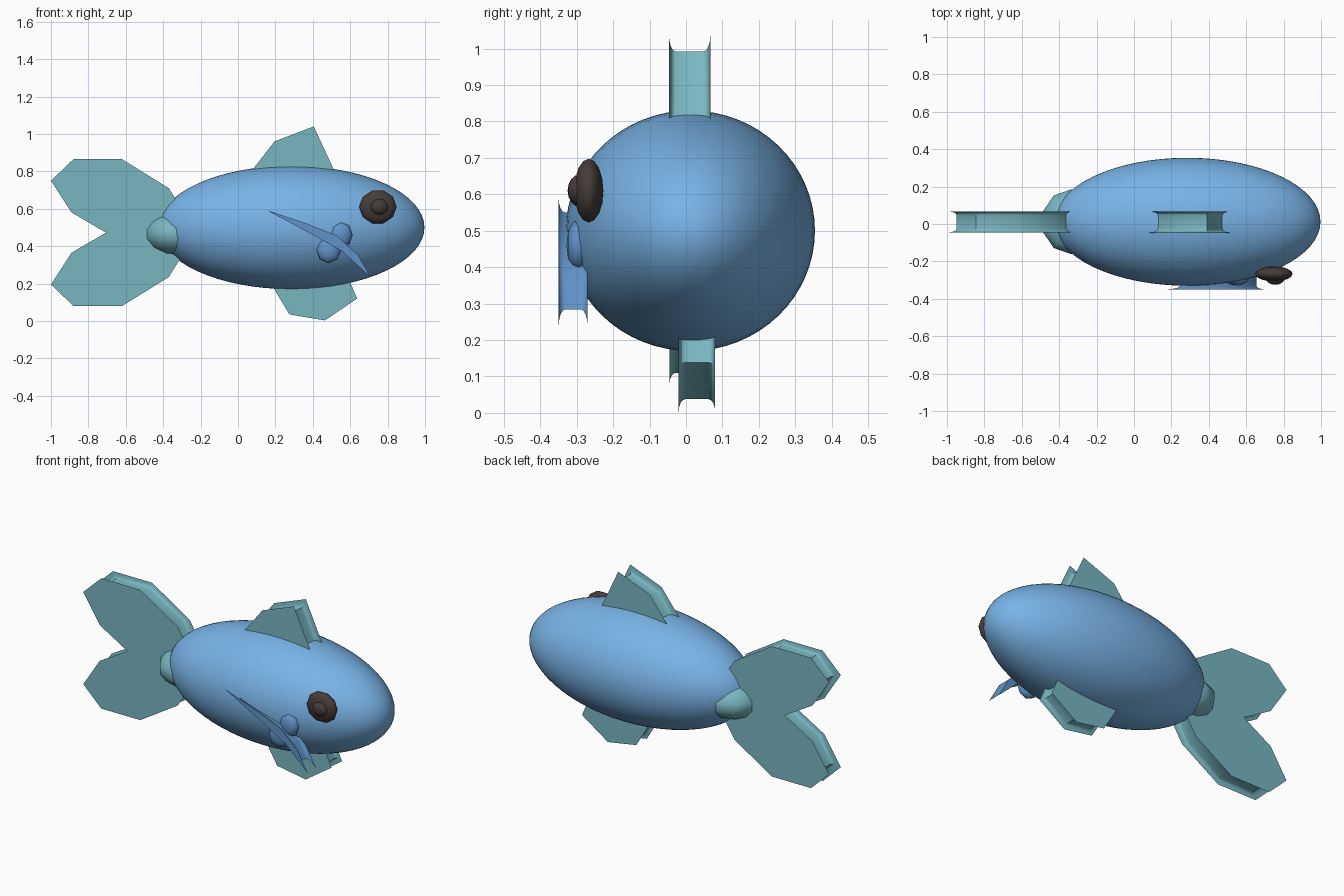
import bpy, bmesh, math

if "Cube" in bpy.data.objects:
    bpy.data.objects.remove(bpy.data.objects["Cube"])


def material(name, rgb):
    m = bpy.data.materials.new(name)
    m.diffuse_color = (*rgb, 1)
    m.use_nodes = True
    m.node_tree.nodes["Principled BSDF"].inputs["Base Color"].default_value = m.diffuse_color
    return m


BLUE = material("body_blue", (0.19, 0.45, 0.79))
DEEP = material("fin_blue", (0.12, 0.29, 0.58))
TEAL = material("fin_teal", (0.19, 0.47, 0.53))
DARK = material("eye_dark", (0.06, 0.045, 0.04))


def finish(bm, name, mat, angle):
    bmesh.ops.recalc_face_normals(bm, faces=bm.faces)
    me = bpy.data.meshes.new(name)
    bm.to_mesh(me)
    bm.free()
    ob = bpy.data.objects.new(name, me)
    bpy.context.collection.objects.link(ob)
    me.materials.append(mat)
    bpy.ops.object.select_all(action='DESELECT')
    ob.select_set(True)
    bpy.context.view_layer.objects.active = ob
    bpy.ops.object.shade_smooth_by_angle(angle=math.radians(angle))
    return ob


def ellipsoid(name, centre, radii, seg, rings, mat, pole='Z', angle=60):
    bm = bmesh.new()
    bmesh.ops.create_uvsphere(bm, u_segments=seg, v_segments=rings, radius=1)
    for v in bm.verts:
        x, y, z = v.co
        if pole == 'X':
            x, y, z = z, x, y
        elif pole == 'Y':
            x, y, z = y, z, x
        v.co = [c + r * p for c, r, p in zip(centre, radii, (x, y, z))]
    return finish(bm, name, mat, angle)


def fin(name, outline, centre, y0, y1, shrink, lip, mat):
    """Flat-sided plate whose rim is hollowed between the two outlines."""
    bm = bmesh.new()
    steps = [math.radians(a) for a in (0, 22.5, 45, 67.5, 90)]
    half = [(lip * (1 - math.cos(a)), 1 - shrink * math.sin(a)) for a in steps]
    section = [(y0 + d, s) for d, s in half] + [(y1 - d, s) for d, s in reversed(half)]
    cx, cz = centre
    loops = [[bm.verts.new((cx + (x - cx) * s, y, cz + (z - cz) * s)) for x, z in outline]
             for y, s in section]
    n = len(outline)
    for a, b in zip(loops, loops[1:]):
        for i in range(n):
            j = (i + 1) % n
            bm.faces.new((a[i], a[j], b[j], b[i]))
    bm.faces.new(loops[0])
    bm.faces.new(loops[-1])
    return finish(bm, name, mat, 40)


# Body
ellipsoid("body", (0.285, 0.012, 0.5), (0.712, 0.342, 0.33), 64, 32, BLUE, 'X')

# Tail root and the two mirrored octagonal tail lobes
ellipsoid("tail_root", (-0.335, 0.012, 0.465), (0.165, 0.178, 0.115), 10, 7, TEAL, 'Z')
lobe = [(-1.0, 0.75), (-0.88, 0.865), (-0.62, 0.865), (-0.37, 0.71),
        (-0.27, 0.55), (-0.39, 0.435), (-0.65, 0.44), (-0.89, 0.58)]
fin("tail_upper", lobe, (-0.635, 0.65), -0.045, 0.067, 0.14, 0.018, TEAL)
fin("tail_lower", [(x, 0.945 - z) for x, z in lobe], (-0.635, 0.295),
    -0.045, 0.067, 0.14, 0.018, TEAL)

# Dorsal and belly fins, roots buried in the body
fin("dorsal_fin", [(0.04, 0.76), (0.195, 0.96), (0.405, 1.04), (0.535, 0.76), (0.4, 0.66), (0.16, 0.66)],
    (0.3, 0.7), -0.047, 0.067, 0.14, 0.018, TEAL)
fin("belly_fin", [(0.14, 0.26), (0.275, 0.035), (0.465, 0.003), (0.637, 0.12), (0.56, 0.30), (0.35, 0.36)],
    (0.4, 0.25), -0.02, 0.08, 0.14, 0.018, TEAL)

# Side fin: thin curved blade over a faceted knob
fin("side_fin", [(0.155, 0.592), (0.37, 0.52), (0.53, 0.455), (0.64, 0.355),
                 (0.71, 0.233), (0.56, 0.37), (0.42, 0.45)],
    (0.5, 0.43), -0.35, -0.27, 0.26, 0.018, DEEP)
ellipsoid("side_fin_knob_upper", (0.55, -0.295, 0.46), (0.062, 0.033, 0.072), 8, 6, DEEP, 'Y')
ellipsoid("side_fin_knob_lower", (0.485, -0.30, 0.38), (0.066, 0.033, 0.072), 8, 6, DEEP, 'Y')

# Eye
ellipsoid("eye", (0.748, -0.267, 0.61), (0.1, 0.04, 0.092), 10, 8, DARK, 'Y')
ellipsoid("pupil", (0.755, -0.29, 0.61), (0.05, 0.035, 0.045), 12, 8, DARK, 'Y')
